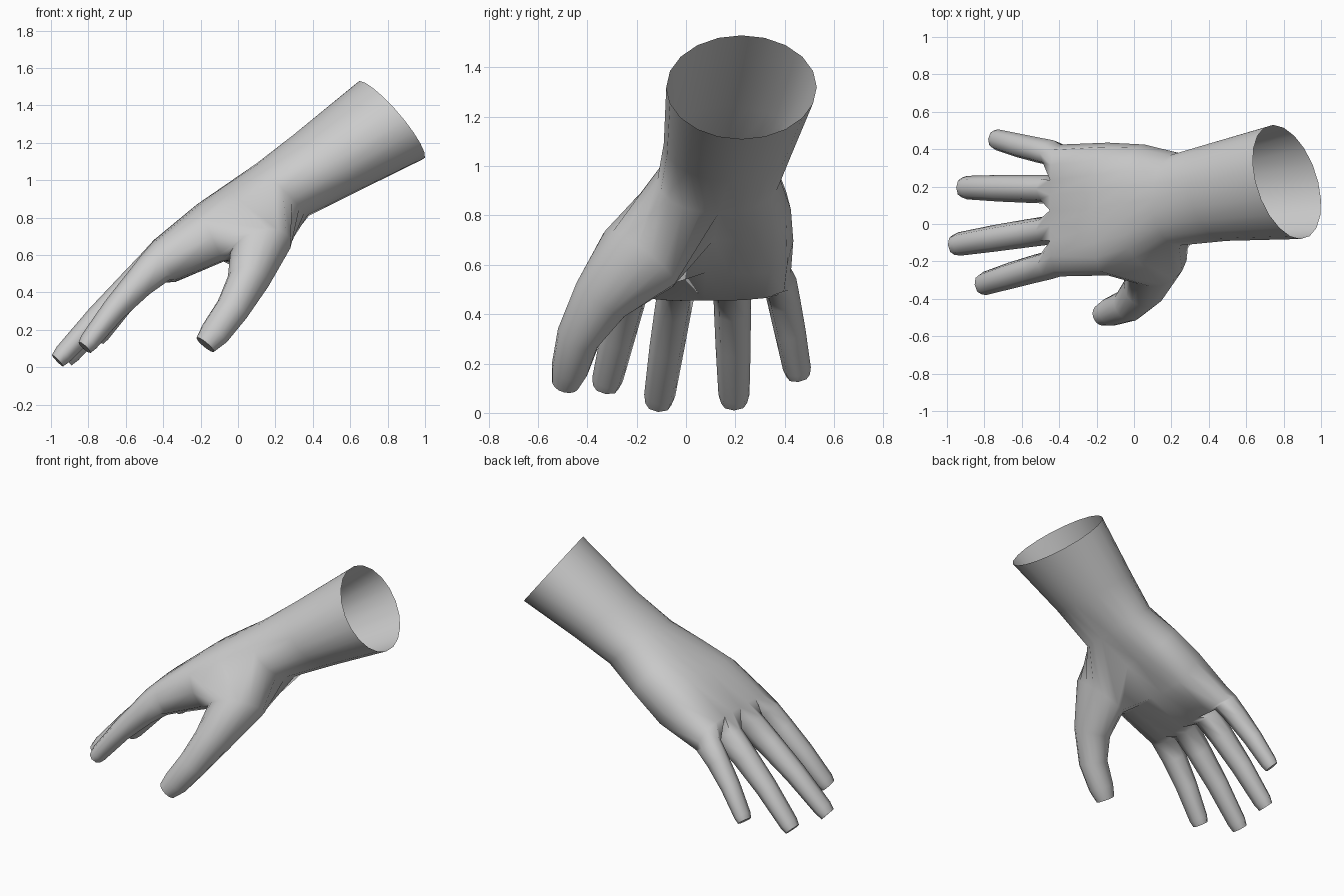
import bpy, bmesh, math
from mathutils import Vector

if "Cube" in bpy.data.objects:
    bpy.data.objects.remove(bpy.data.objects["Cube"])

skin = bpy.data.materials.new("plain grey")
skin.use_nodes = True
grey = (0.6, 0.6, 0.6, 1)
skin.diffuse_color = grey
skin.node_tree.nodes["Principled BSDF"].inputs["Base Color"].default_value = grey

bm = bmesh.new()
N = 20  # points around the palm


def arm_ring(top, bottom, y0, y1, yaw, flat, hollow):
    """Cross-section of the arm; flat goes from 0 (round) to 1 (boxy)."""
    top, bottom = Vector((top[0], 0, top[1])), Vector((bottom[0], 0, bottom[1]))
    centre, up = (top + bottom) / 2, (top - bottom) / 2
    centre.y = (y0 + y1) / 2
    side = Vector((yaw, 1, 0)) * (y1 - y0) / 2
    power = 2 + 1.5 * flat
    verts = []
    for k in range(N):
        j = k if k <= 10 else N - k
        even = 0.92 * (5 - j) / 4 if 0 < j < 10 else math.copysign(1, 5 - j)
        u = (1 - flat) * math.cos(math.pi * j / 10) + flat * even
        h = max(0, 1 - abs(u) ** power) ** (1 / power)
        if k > 10:
            h *= hollow * (1 - u * u) - 1
        verts.append(bm.verts.new(centre + side * u + up * h))
    return verts


def bridge(a, b):
    n = len(a)
    return [bm.faces.new((a[i], a[(i + 1) % n], b[(i + 1) % n], b[i])) for i in range(n)]


# Forearm, wrist and palm, open at the forearm end
rings = [arm_ring(*r) for r in (
    ((0.65, 1.53), (0.985, 1.11), -0.08, 0.53, -0.24, 0, 0),
    ((0.30, 1.245), (0.64, 0.94), -0.09, 0.44, -0.1, 0, 0),
    ((0.10, 1.09), (0.38, 0.81), -0.115, 0.38, 0, 0.1, 0),
    ((-0.06, 0.98), (0.17, 0.67), -0.20, 0.425, 0, 0.3, 0.2),
    ((-0.22, 0.87), (-0.06, 0.525), -0.275, 0.435, 0, 0.6, 0.25),
    ((-0.45, 0.68), (-0.335, 0.455), -0.28, 0.425, 0, 1, 0),
)]
strips = [bridge(a, b) for a, b in zip(rings, rings[1:])]

# Opening for the thumb, from the index side to the middle of the underside
first, last = 9, 15
bmesh.ops.delete(bm, geom=[strips[s][k] for s in (2, 3) for k in range(first, last)],
                 context='FACES_ONLY')
span = range(first, last + 1)
opening = ([rings[2][k] for k in span] + [rings[3][last]]
           + [rings[4][k] for k in reversed(span)] + [rings[3][first]])


def round_ring(centre, a, b, start, count):
    """Ring of points from the start angle; a negative count runs backwards."""
    turns = [math.radians(start + 360 * i / count) for i in range(abs(count))]
    return [bm.verts.new(centre + a * math.cos(t) + b * math.sin(t)) for t in turns]


# Thumb: centre, radius, width and lean of each section, the web side reaching further
path = [((0.12, -0.19, 0.625), 0.145, 1.25, 0.6), ((0.055, -0.345, 0.46), 0.11, 1.1, 0.2),
        ((-0.03, -0.435, 0.31), 0.09, 1, 0), ((-0.125, -0.47, 0.18), 0.08, 0.95, 0),
        ((-0.175, -0.488, 0.12), 0.06, 0.95, 0)]
points = [Vector(p[0]) for p in path]
loop = opening
for i, (p, r, wide, lean) in enumerate(path):
    axis = (points[min(i + 1, len(path) - 1)] - points[max(i - 1, 0)]).normalized()
    w = Vector((1, 0, -0.3))
    w = (w - axis * w.dot(axis)).normalized()
    n = axis.cross(w)
    if n.y < 0:
        n = -n
    new = round_ring(points[i], (w - axis * lean) * r, n * r * wide, -67.5, len(opening))
    bridge(loop, new)
    loop = new
bm.faces.new(loop)

# Webs between the fingers, in the middle of the palm's end
end = rings[-1]
webs = [end[0]]
for k in (3, 5, 7):
    webs.append(bm.verts.new((end[k].co + end[N - k].co) / 2 + Vector((-0.02, 0, -0.02))))
webs.append(end[10])

# Fingers, little finger first: base y, tip position and size
fingers = [(0.37, (-0.75, 0.455, 0.15), 0.9), (0.185, (-0.92, 0.195, 0.04), 1),
           (-0.025, (-0.965, -0.112, 0.035), 1), (-0.205, (-0.82, -0.325, 0.105), 1)]
sections = [(0.1, 0.077, 0.1), (0.3, 0.075, 0.082), (0.6, 0.071, 0.066),
            (0.94, 0.063, 0.053), (1.0, 0.053, 0.043)]
for f, (base_y, tip, size) in enumerate(fingers):
    t0 = 1 + 2 * f
    loop = [end[t0], end[t0 + 1], end[t0 + 2], webs[f + 1],
            end[N - t0 - 2], end[N - t0 - 1], end[N - t0], webs[f]]
    base, tip = Vector((-0.395, base_y, 0.575)), Vector(tip)
    axis = (tip - base).normalized()
    up = axis.cross(Vector((0, 1, 0))).normalized()
    if up.z < 0:
        up = -up
    side = up.cross(axis).normalized()
    if side.y > 0:
        side = -side
    for t, width, thick in sections:
        centre = base.lerp(tip, t) + up * 0.02 * math.sin(math.pi * t)
        new = round_ring(centre, side * width * size, up * thick * size, 135, -8)
        bridge(loop, new)
        loop = new
    bm.faces.new(loop)

bmesh.ops.recalc_face_normals(bm, faces=bm.faces[:])
mesh = bpy.data.meshes.new("hand")
bm.to_mesh(mesh)
bm.free()
mesh.materials.append(skin)
hand = bpy.data.objects.new("hand", mesh)
bpy.context.collection.objects.link(hand)
bpy.context.view_layer.objects.active = hand
hand.select_set(True)
bpy.ops.object.shade_smooth_by_angle(angle=math.radians(70))
